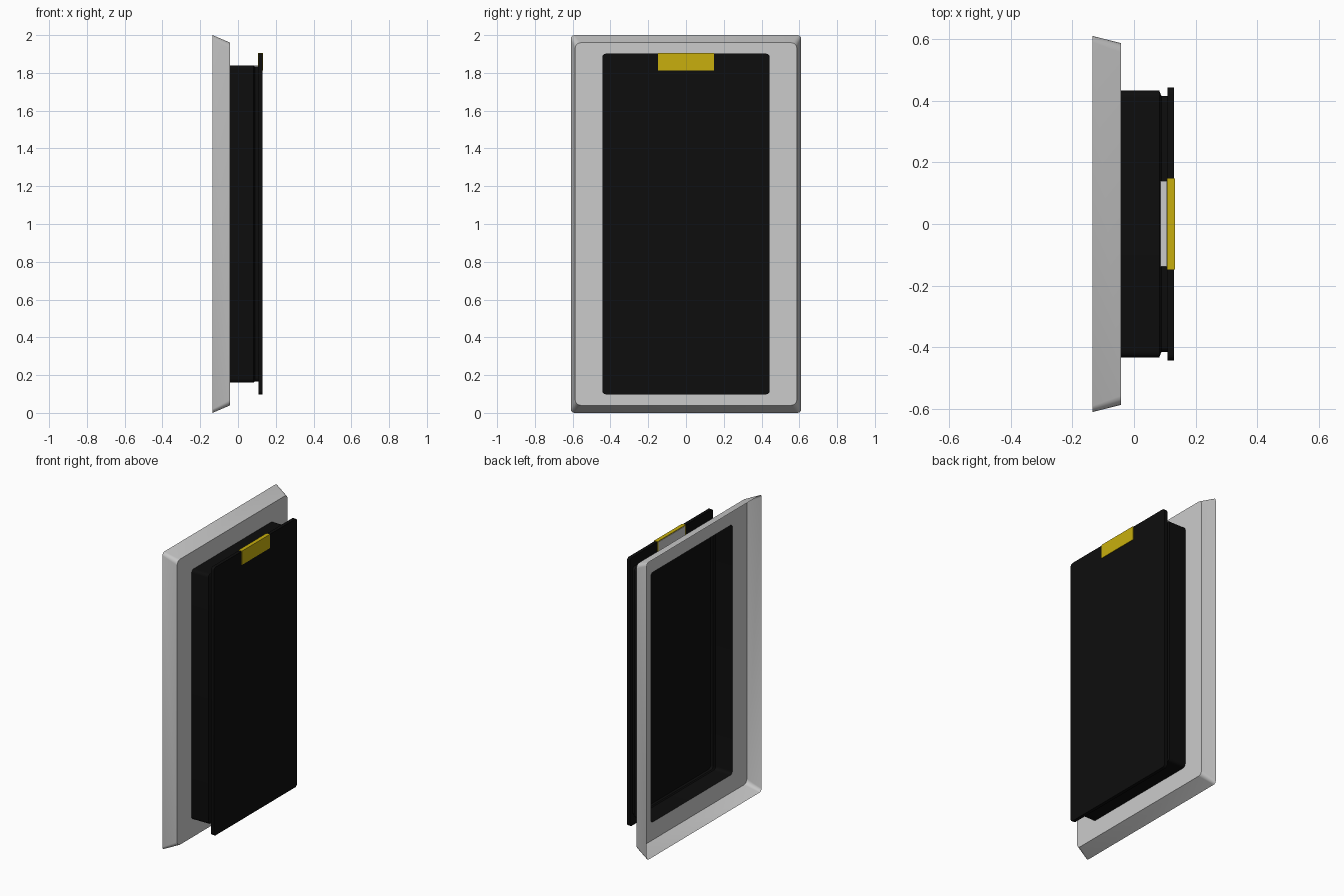
import bpy, bmesh, math

if "Cube" in bpy.data.objects:
    bpy.data.objects.remove(bpy.data.objects["Cube"])


def material(name, rgb):
    m = bpy.data.materials.new(name)
    m.diffuse_color = (*rgb, 1)
    m.use_nodes = True
    m.node_tree.nodes["Principled BSDF"].inputs["Base Color"].default_value = m.diffuse_color
    return m


black = material("black", (0.004, 0.004, 0.004))
yellow = material("yellow", (0.58, 0.43, 0.004))
SEG = 4


def ring(bm, x, hy, hz, r):
    """Rounded rectangle facing x, centred on z = 1."""
    verts = []
    for i, (sy, sz) in enumerate([(1, 1), (-1, 1), (-1, -1), (1, -1)]):
        for k in range(SEG + 1):
            a = math.pi / 2 * (i + k / SEG)
            verts.append(bm.verts.new((x, sy * (hy - r) + r * math.cos(a),
                                       1 + sz * (hz - r) + r * math.sin(a))))
    return verts


def loft(name, sections, mat=None, cap_start=False, cap_end=False):
    bm = bmesh.new()
    rings = [ring(bm, *s) for s in sections]
    n = len(rings[0])
    for a, b in zip(rings, rings[1:]):
        for i in range(n):
            j = (i + 1) % n
            bm.faces.new((a[i], a[j], b[j], b[i]))
    if cap_start:
        bm.faces.new(rings[0][::-1])
    if cap_end:
        bm.faces.new(rings[-1])
    return finish(name, bm, mat)


def box(name, lo, hi, mat=None):
    bm = bmesh.new()
    bmesh.ops.create_cube(bm, size=1)
    for v in bm.verts:
        v.co = [(l + h) / 2 + c * (h - l) for l, h, c in zip(lo, hi, v.co)]
    return finish(name, bm, mat)


def finish(name, bm, mat):
    me = bpy.data.meshes.new(name)
    bm.to_mesh(me)
    bm.free()
    ob = bpy.data.objects.new(name, me)
    bpy.context.collection.objects.link(ob)
    if mat:
        me.materials.append(mat)
    bpy.context.view_layer.objects.active = ob
    bpy.ops.object.select_all(action='DESELECT')
    ob.select_set(True)
    bpy.ops.object.shade_smooth_by_angle(angle=math.radians(30))
    return ob


# Thin sheet frame: sloped rim wall, then flat flange around the opening
loft("outer_frame", [(-0.135, 0.61, 1.0, 0.02),
                     (-0.042, 0.587, 0.96, 0.03),
                     (-0.042, 0.433, 0.84, 0.02)])

# Open black recess with a slightly narrower neck
loft("recess_box", [(-0.042, 0.433, 0.84, 0.02),
                    (0.082, 0.433, 0.84, 0.02),
                    (0.089, 0.415, 0.834, 0.02),
                    (0.108, 0.415, 0.834, 0.02)], black)

# Front plate closing the recess
loft("front_plate", [(0.108, 0.443, 0.902, 0.02),
                     (0.13, 0.443, 0.902, 0.02)], black, True, True)

# Yellow tab wrapping the top of the plate, with its grey backing and latch
box("yellow_tab", (0.107, -0.148, 1.812), (0.133, 0.148, 1.905), yellow)
box("tab_backing", (0.105, -0.14, 1.812), (0.108, 0.14, 1.9))
box("latch", (0.086, -0.138, 1.815), (0.106, 0.14, 1.84))
